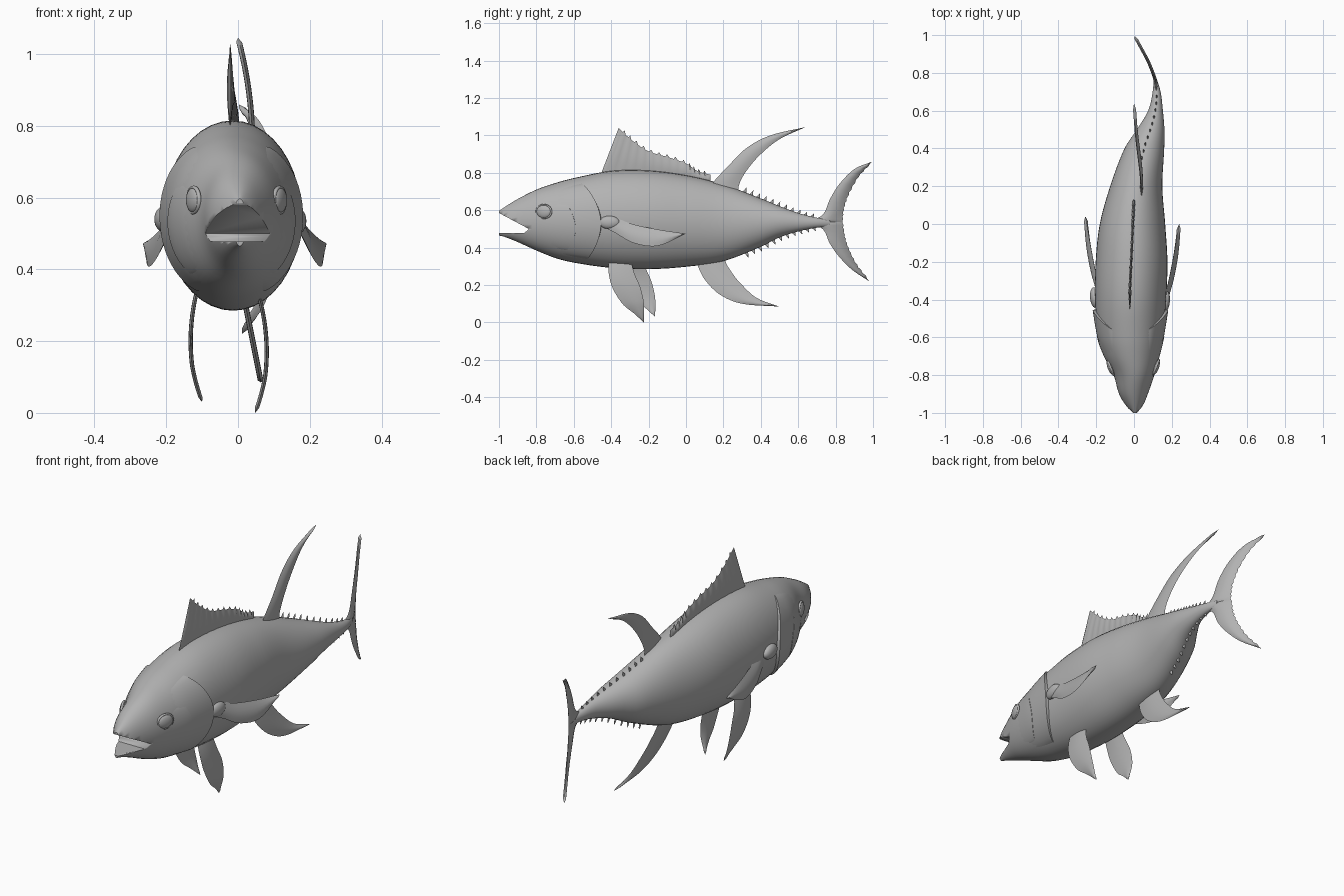
import bpy, bmesh, math
from mathutils import Vector

if "Cube" in bpy.data.objects:
    bpy.data.objects.remove(bpy.data.objects["Cube"])

GREY = (0.45, 0.45, 0.45, 1)
mat = bpy.data.materials.new("plain grey")
mat.use_nodes = True
mat.diffuse_color = GREY
mat.node_tree.nodes["Principled BSDF"].inputs["Base Color"].default_value = GREY


def spline(keys, vals, x):
    """Smooth curve through vals at uneven keys."""
    last = len(keys) - 1
    x = min(max(x, keys[0]), keys[last])
    i = 0
    while i < last - 1 and x > keys[i + 1]:
        i += 1

    def slope(k):
        a, b = max(k - 1, 0), min(k + 1, last)
        return (vals[b] - vals[a]) / (keys[b] - keys[a])
    w = keys[i + 1] - keys[i]
    t = (x - keys[i]) / w
    s = 1 - t
    return (vals[i] * (1 + 2 * t) * s * s + vals[i + 1] * (3 - 2 * t) * t * t
            + w * (slope(i) * t * s * s - slope(i + 1) * t * t * s))


def finish(name, bm, angle=40):
    bmesh.ops.remove_doubles(bm, verts=bm.verts, dist=1e-5)
    bmesh.ops.recalc_face_normals(bm, faces=bm.faces)
    mesh = bpy.data.meshes.new(name)
    bm.to_mesh(mesh)
    bm.free()
    ob = bpy.data.objects.new(name, mesh)
    bpy.context.collection.objects.link(ob)
    mesh.materials.append(mat)
    bpy.ops.object.select_all(action='DESELECT')
    ob.select_set(True)
    bpy.context.view_layer.objects.active = ob
    bpy.ops.object.shade_smooth_by_angle(angle=math.radians(angle))
    return ob


def skin(bm, grid):
    rows = [[bm.verts.new(p) for p in row] for row in grid]
    for r, q in zip(rows, rows[1:]):
        for j in range(len(r) - 1):
            bm.faces.new((r[j], r[j + 1], q[j + 1], q[j]))
    return rows


# Body stations: y, centre x, half width, top z, bottom z
STATIONS = [
    (-1, .005, .018, .597, .465), (-.97, .003, .042, .617, .458),
    (-.9, -.003, .076, .66, .43), (-.8, 0, .108, .71, .385),
    (-.7, -.012, .147, .745, .345), (-.6, -.018, .172, .772, .32),
    (-.4, -.018, .188, .81, .292), (-.2, -.013, .19, .812, .285),
    (0, -.008, .173, .787, .298), (.2, .012, .138, .738, .328),
    (.4, .055, .105, .663, .405), (.5, .088, .073, .622, .455),
    (.6, .114, .039, .585, .487), (.7, .12, .021, .56, .507),
    (.77, .112, .008, .55, .515)]
YS = [s[0] for s in STATIONS]


def body_at(y):
    return [spline(YS, [s[k] for s in STATIONS], y) for k in range(1, 5)]


def surface(y, ang, off=0):
    """Point on the body; ang runs from the top towards +x."""
    cx, hw, top, bot = body_at(y)
    return Vector((cx + (hw + off) * math.sin(ang), y,
                   (top + bot) / 2 + ((top - bot) / 2 + off) * math.cos(ang)))


bm = bmesh.new()
N = 70
rings = skin(bm, [[surface(-1 + 1.77 * i / N, math.tau * j / 40) for j in range(41)]
                  for i in range(N + 1)])
for ring in (rings[0], rings[-1]):
    bm.faces.new(ring[:-1])
body = finish("body", bm)

# Open mouth cut as a wedge
bm = bmesh.new()
wedge = [(-1.05, .612), (-.84, .50), (-.865, .478), (-1.05, .478)]
face = bm.faces.new([bm.verts.new((-.3, y, z)) for y, z in wedge])
ext = bmesh.ops.extrude_face_region(bm, geom=[face])["geom"]
bmesh.ops.translate(bm, vec=(.6, 0, 0),
                    verts=[v for v in ext if isinstance(v, bmesh.types.BMVert)])
cutter = finish("mouth_cutter", bm)
cutter.hide_render = True
cutter.hide_set(True)
cut = body.modifiers.new("mouth", 'BOOLEAN')
cut.operation = 'DIFFERENCE'
cut.solver = 'EXACT'
cut.object = cutter


# Raised plates that follow the head
def plate(name, side, ang0, ang1, front, back_keys, height):
    grid = []
    for i in range(25):
        u = i / 24
        ang = math.radians(ang0 + (ang1 - ang0) * u)
        back = spline([0, .5, 1], back_keys, u)
        lift = height * math.sin(math.pi * u) ** .5 if 0 < u < 1 else 0
        row = [surface(front + (back - front) * v / 12, side * ang,
                       -.002 + lift * (v / 12) ** 1.5) for v in range(13)]
        row.append(surface(back + .004, side * ang, -.012))
        grid.append(row)
    bm = bmesh.new()
    skin(bm, grid)
    finish(name, bm)


# Eyes with rims
def ball(name, loc, scale, turn):
    bpy.ops.mesh.primitive_uv_sphere_add(segments=24, ring_count=14, radius=1,
                                         location=loc, rotation=(0, 0, turn))
    ob = bpy.context.object
    ob.name = name
    ob.scale = scale
    ob.data.materials.append(mat)
    bpy.ops.object.shade_smooth()


for side, word in ((1, "left"), (-1, "right")):
    plate(word + "_gill_cover", side, 32, 152, -.74, (-.56, -.455, -.53), .017)
    plate(word + "_cheek", side, 62, 140, -.8, (-.64, -.59, -.64), .008)
    spot = surface(-.76, side * math.radians(75))
    ball(word + "_eye", spot, (.016, .042, .035), -side * .38)
    bpy.ops.mesh.primitive_torus_add(major_radius=.042, minor_radius=.006,
                                     major_segments=28, minor_segments=8, location=spot,
                                     rotation=(0, math.pi / 2, -side * .38))
    rim = bpy.context.object
    rim.name = word + "_eye_rim"
    rim.scale = (.85, 1, 1)
    rim.data.materials.append(mat)
    bpy.ops.object.shade_smooth()


# Fins: a thin lens between two edge curves given in y and z
def fin(name, edge_a, edge_b, place, thick=.008, rows=24, cols=6, rays=2, spike=0.0):
    def along(edge, u):
        keys = [k / (len(edge) - 1) for k in range(len(edge))]
        return Vector([spline(keys, [p[c] for p in edge], u) for c in (0, 1)])
    bm = bmesh.new()
    for sign in (1, -1):
        grid = []
        for i in range(rows + 1):
            u = i / rows
            a, b = along(edge_a, u), along(edge_b, u)
            ray = i % rays == 0
            if ray and 0 < i < rows:
                b += (b - a).normalized() * spike
            row = []
            for j in range(cols + 1):
                p = a.lerp(b, j / cols)
                h = 0 if i in (0, rows) or j in (0, cols) else thick * math.sin(math.pi * j / cols)
                h *= 1.5 if ray and rays > 2 else 1
                x, y, z = place(p.x, p.y)
                row.append((x + sign * h, y, z))
            grid.append(row)
        skin(bm, grid)
    finish(name, bm, 50)


fin("front_dorsal_fin", [(-.46, .78), (-.2, .79), (0, .77), (.13, .74)],
    [(-.36, 1.04), (-.29, .975), (-.2, .915), (-.1, .885), (0, .85), (.06, .81), (.13, .79)],
    lambda y, z: (-.022 + .045 * max(y + .35, 0), y, z), .006, 56, 6, 4, .015)
fin("rear_dorsal_fin", [(.12, .7), (.15, .755), (.22, .83), (.32, .93), (.45, 1.0), (.64, 1.045)],
    [(.28, .67), (.285, .74), (.33, .82), (.4, .9), (.5, .98), (.64, 1.045)],
    lambda y, z: (.04 - .04 * max((z - .75) / .295, 0) ** 2, y, z))
fin("anal_fin", [(.04, .36), (.06, .31), (.1, .23), (.18, .15), (.3, .1), (.5, .085)],
    [(.22, .39), (.21, .33), (.25, .26), (.3, .2), (.38, .13), (.5, .085)],
    lambda y, z: (.015 + .2 * max(.33 - z, 0), y, z))


def tail_x(y, z):
    return spline([.66, .75, .8, .85, .9, 1], [.12, .115, .1, .08, .055, 0], y), y, z


fin("upper_tail_lobe", [(.64, .535), (.73, .575), (.77, .66), (.82, .74), (.9, .82), (.995, .86)],
    [(.835, .53), (.84, .6), (.865, .68), (.92, .78), (.995, .86)], tail_x, .009, spike=.005)
fin("lower_tail_lobe", [(.64, .535), (.73, .5), (.77, .42), (.82, .35), (.89, .28), (.98, .22)],
    [(.835, .545), (.845, .47), (.865, .4), (.91, .31), (.98, .22)], tail_x, .009, spike=.005)

# Paired fins, the right ones slightly further back
PELVIC_A = [(-.41, .35), (-.415, .28), (-.395, .19), (-.34, .1), (-.28, .05), (-.225, 0)]
PELVIC_B = [(-.3, .35), (-.275, .26), (-.245, .19), (-.225, .1), (-.225, 0)]
PEC_A = [(-.46, .56), (-.4, .575), (-.3, .53), (-.15, .497), (0, .475)]
PEC_B = [(-.44, .51), (-.38, .48), (-.28, .425), (-.15, .41), (0, .475)]


def pelvic_x(z):
    return .08 - .9 * (z - .17) ** 2 - .06 * max(.1 - z, 0)


def pec_x(y, z):
    return .165 + .14 * (y + .45) + .25 * (.52 - z)


fin("left_pelvic_fin", PELVIC_A, PELVIC_B, lambda y, z: (pelvic_x(z), y, z), .006)
fin("right_pelvic_fin", PELVIC_A, PELVIC_B,
    lambda y, z: (-pelvic_x(z) - .052, y + .06, z + .03), .006)
fin("left_pectoral_fin", PEC_A, PEC_B, lambda y, z: (pec_x(y, z), y, z), .01)
fin("right_pectoral_fin", PEC_A, PEC_B, lambda y, z: (-pec_x(y, z) - .018, y + .04, z), .01)
ball("left_fin_root", (.168, -.41, .535), (.022, .055, .035), -.1)
ball("right_fin_root", (-.208, -.39, .54), (.025, .055, .035), .1)

# Finlets along the tail stem, above and below
for k in range(11):
    for word, ang, up, start in (("upper", 0, 1, .31), ("lower", math.pi, -1, .32)):
        y = start + .036 * k
        base = surface(y, ang)
        size = .024 - .0008 * k
        fin(f"{word}_finlet_{k + 1}",
            [(y - .016, base.z - .008 * up), (y + .014, base.z + size * up)],
            [(y + .012, base.z - .014 * up), (y + .014, base.z + size * up)],
            lambda yy, zz, x=base.x: (x, yy, zz), .004, 4, 4)
